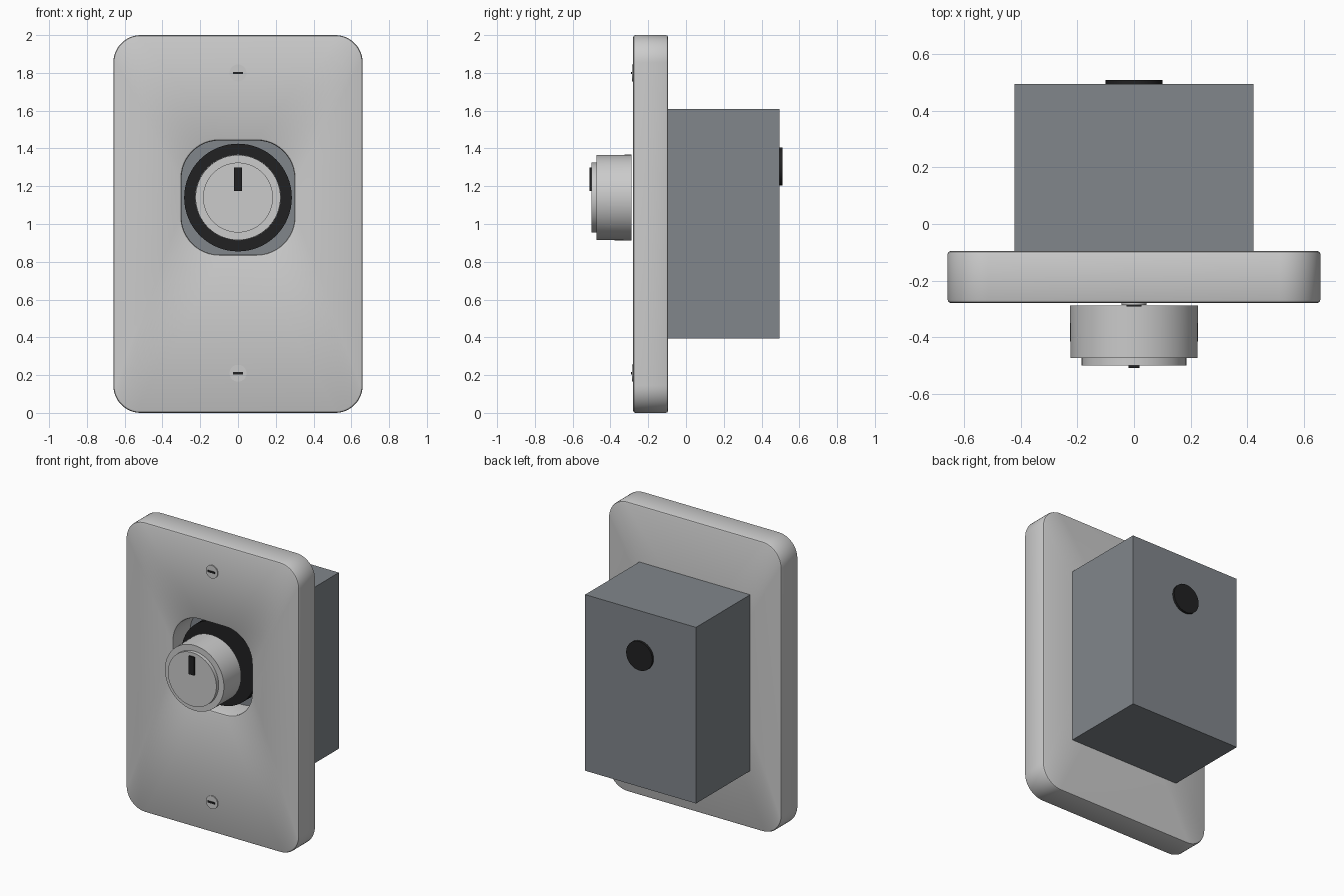
import bpy, bmesh, math

if "Cube" in bpy.data.objects:
    bpy.data.objects.remove(bpy.data.objects["Cube"])

KNOB_Z = 1.14


def material(name, rgb):
    m = bpy.data.materials.new(name)
    m.diffuse_color = (*rgb, 1)
    m.use_nodes = True
    m.node_tree.nodes["Principled BSDF"].inputs["Base Color"].default_value = m.diffuse_color
    return m


black = material("black", (0.015, 0.015, 0.016))
slate = material("slate", (0.22, 0.24, 0.26))


def finish(name, bm, mat=None):
    bmesh.ops.recalc_face_normals(bm, faces=bm.faces)
    mesh = bpy.data.meshes.new(name)
    bm.to_mesh(mesh)
    bm.free()
    ob = bpy.data.objects.new(name, mesh)
    bpy.context.collection.objects.link(ob)
    if mat:
        mesh.materials.append(mat)
    bpy.context.view_layer.objects.active = ob
    ob.select_set(True)
    bpy.ops.object.shade_smooth_by_angle(angle=math.radians(30))
    ob.select_set(False)
    return ob


def bridge(bm, a, b):
    n = len(a)
    for i in range(n):
        bm.faces.new((a[i], a[(i + 1) % n], b[(i + 1) % n], b[i]))


def lathe(name, profile, z, mat=None, segs=64):
    """Solid of revolution about the y axis from (radius, y) points, capped."""
    bm = bmesh.new()
    rings = [[bm.verts.new((r * math.cos(t), y, z + r * math.sin(t)))
              for t in (math.tau * i / segs for i in range(segs))]
             for r, y in profile]
    for a, b in zip(rings, rings[1:]):
        bridge(bm, a, b)
    bm.faces.new(rings[0])
    bm.faces.new(rings[-1])
    return finish(name, bm, mat)


def block(name, x, y, z, mat):
    """Box from (min, max) ranges."""
    bm = bmesh.new()
    bmesh.ops.create_cube(bm, size=1)
    for v in bm.verts:
        v.co = [lo + (c + 0.5) * (hi - lo) for c, (lo, hi) in zip(v.co, (x, y, z))]
    return finish(name, bm, mat)


def rounded_loop(bm, w, h, r, y, z, steps=12):
    verts = []
    for k, (sx, sz) in enumerate(((1, 1), (-1, 1), (-1, -1), (1, -1))):
        for i in range(steps + 1):
            t = math.pi / 2 * (k + i / steps)
            verts.append(bm.verts.new((sx * (w - r) + r * math.cos(t), y,
                                       z + sz * (h - r) + r * math.sin(t))))
    return verts


# Wall plate: softened edges and a rounded opening, lofted as a closed ring
FRONT, BACK, BEV = -0.28, -0.095, 0.012
bm = bmesh.new()
loops = []
for inset, y in ((BEV, FRONT), (BEV * 0.3, FRONT + BEV * 0.3), (0, FRONT + BEV),
                 (0, BACK - BEV), (BEV * 0.3, BACK - BEV * 0.3), (BEV, BACK)):
    loops.append(rounded_loop(bm, 0.66 - inset, 1 - inset, 0.145 - inset, y, 1))
for grow, y in ((0, BACK), (0, FRONT + BEV),
                (BEV * 0.3, FRONT + BEV * 0.3), (BEV, FRONT)):
    loops.append(rounded_loop(bm, 0.299 + grow, 0.302 + grow, 0.2 + grow, y, KNOB_Z))
for a, b in zip(loops, loops[1:] + loops[:1]):
    bridge(bm, a, b)
finish("wall_plate", bm)

# Housing behind the plate, with its rear cable port
block("rear_housing", (-0.423, 0.423), (BACK, 0.495), (0.395, 1.61), slate)
lathe("cable_port", [(0.1, 0.48), (0.1, 0.51)], 1.305, black, 32)

# Dark collar inside the opening
lathe("collar", [(0.285, BACK), (0.285, -0.21)], KNOB_Z, black)

# Rotary knob with raised cap and pointer mark
lathe("knob", [(0.227, -0.289), (0.225, -0.475)], KNOB_Z)
lathe("knob_cap", [(0.185, -0.47), (0.185, -0.5)], KNOB_Z)
block("pointer_mark", (-0.02, 0.02), (-0.51, -0.495), (1.175, 1.3), black)

# Slotted plate screws
for label, z in (("upper", 1.8), ("lower", 0.21)):
    lathe(label + "_screw", [(0.045, -0.27), (0.045, -0.287)], z, None, 24)
    block(label + "_screw_slot", (-0.027, 0.027), (-0.292, -0.28),
          (z - 0.006, z + 0.006), black)
